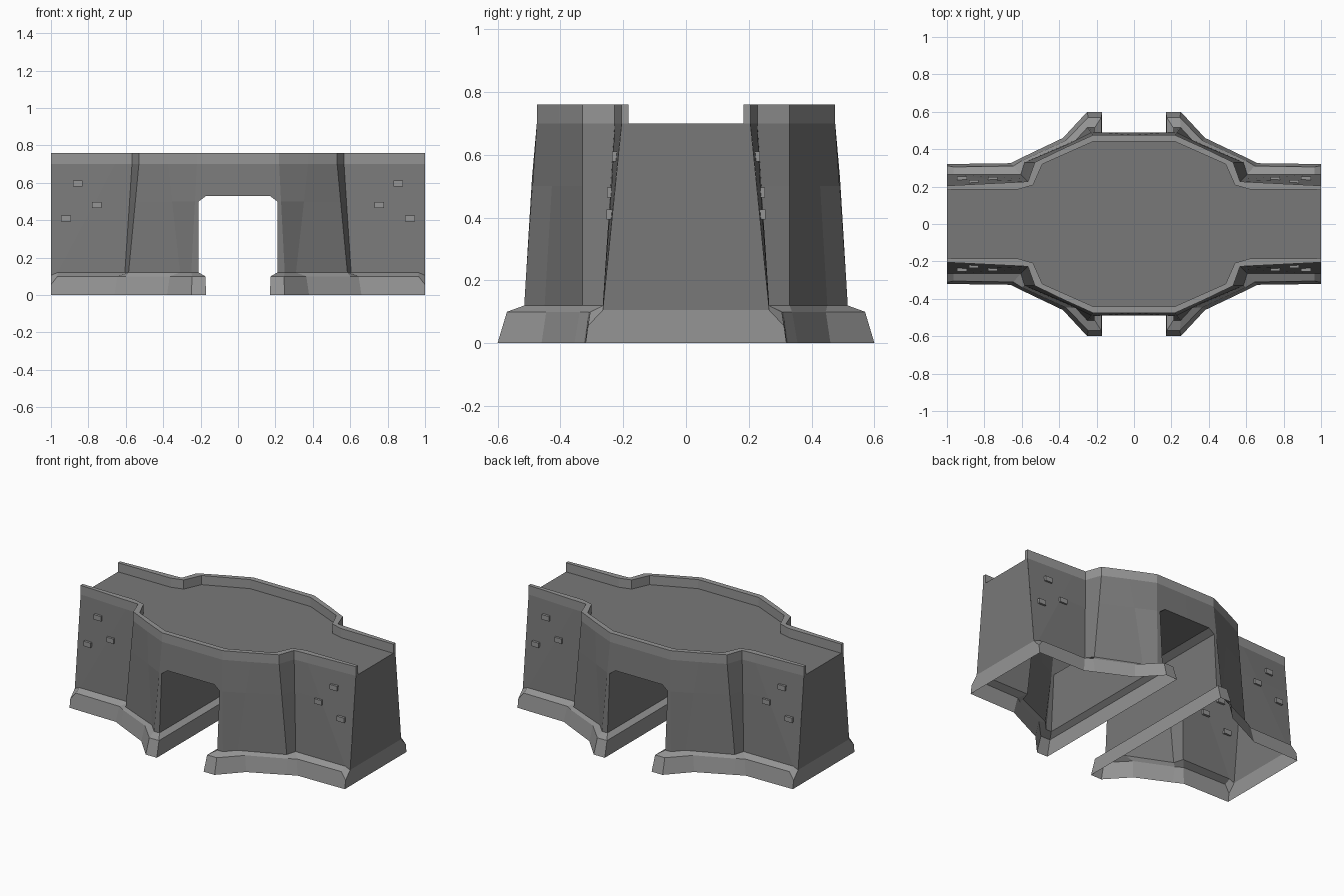
import bpy
from mathutils import Vector

if "Cube" in bpy.data.objects:
    bpy.data.objects.remove(bpy.data.objects["Cube"])


def grey(name, v):
    m = bpy.data.materials.new(name)
    m.diffuse_color = (v, v, v, 1)
    m.use_nodes = True
    m.node_tree.nodes["Principled BSDF"].inputs["Base Color"].default_value = m.diffuse_color
    return m


STONE, TRIM = grey("dark_stone", .19), grey("light_trim", .30)


def build(name, verts, faces, mat=STONE):
    """One quarter (+x, +y) of a part, mirrored to all four."""
    me = bpy.data.meshes.new(name)
    me.from_pydata([tuple(v) for v in verts], [], faces)
    me.materials.append(mat)
    ob = bpy.data.objects.new(name, me)
    bpy.context.collection.objects.link(ob)
    m = ob.modifiers.new("mirror", "MIRROR")
    m.use_axis = (True, True, False)
    m.merge_threshold = 0.0005
    return ob


def grid(name, rows, extra=(), mat=STONE):
    """Skin rows of equal length, plus optional loose polygons."""
    n = len(rows[0])
    verts = [v for r in rows for v in r]
    faces = [(j * n + i, j * n + i + 1, (j + 1) * n + i + 1, (j + 1) * n + i)
             for j in range(len(rows) - 1) for i in range(n - 1)]
    for poly in extra:
        faces.append(tuple(range(len(verts), len(verts) + len(poly))))
        verts += poly
    return build(name, verts, faces, mat)


def at(outline, z):
    return [Vector((x, y, z)) for x, y in outline]


# Plan outlines from the end (x = 1) round to the passage centre
foot = at([(1, .32), (.965, .321), (.66, .325), (.60, .355), (.38, .46), (.25, .6), (.17, .6), (.17, 0)], 0)
ledge = at([(1, .312), (.965, .305), (.645, .31), (.60, .338), (.365, .445), (.245, .57), (.175, .57), (.175, 0)], .10)
low = at([(1, .265), (.965, .265), (.605, .265), (.585, .33), (.31, .45), (.25, .515), (.21, .515), (.21, 0)], .12)
top = at([(1, .205), (.66, .222), (.567, .227), (.53, .33), (.375, .405), (.22, .475)], .70)
ledge[0].z, low[0].z = .055, .105
mid = [a.lerp(b, .66) for a, b in zip(low, top)]
mid[4].y = .427
for v in mid:
    v.z = .50
jamb = Vector((.21, .492, .50))
arch = Vector((.17, .49, .53))
crown = Vector((0, .49, .53))
key = Vector((0, .475, .70))

# Flared plinth, chamfered at the ends
grid("plinth", [foot, ledge, low], mat=TRIM)

# Outer walls and the lintel over the passage
grid("lower_wall", [low[:7], mid + [jamb]])
grid("upper_wall", [mid, top], [[jamb, arch, crown, key, top[5], mid[5]]])

# Passage lining with chamfered ceiling
grid("passage", [[p, Vector((p.x, 0, p.z))] for p in (low[6], jamb, arch, crown)])

# Parapet around the deck
outer = top + [key]
rim = [Vector((v.x, v.y, .76)) for v in outer]
plan = [(1, .183), (.62, .185), (.54, .208), (.49, .32), (.355, .38), (.22, .44), (0, .44)]
inner_top, inner = at(plan, .76), at(plan, .70)
grid("parapet", [outer, rim, inner_top, inner],
     [[outer[0], rim[0], inner_top[0], inner[0]]], TRIM)

# Deck
deck = inner + [Vector((0, 0, .70)), Vector((1, 0, .70))]
build("deck", deck, [tuple(range(len(deck)))])

# End walls and the plinth band below them
e0, e1, e2 = (Vector((1, 0, z)) for z in (0, .105, .70))
grid("end_wall", [[e1, low[0]]], [[e1, low[0], top[0], inner[0], e2]])
grid("end_plinth", [[e0, foot[0]]], [[e0, foot[0], ledge[0], low[0], e1]], TRIM)

# Raised stones on the side walls
for k, (x, y, z) in enumerate([(.857, .223, .595), (.755, .238, .48), (.92, .240, .41)]):
    v = [(x + .026 * sx, y + .013 * sy, z + .016 * sz)
         for sz in (-1, 1) for sx, sy in ((-1, -1), (1, -1), (1, 1), (-1, 1))]
    build(f"wall_stone_{k + 1}", v, [(3, 2, 1, 0), (4, 5, 6, 7), (0, 1, 5, 4),
                                     (1, 2, 6, 5), (2, 3, 7, 6), (3, 0, 4, 7)], TRIM)
